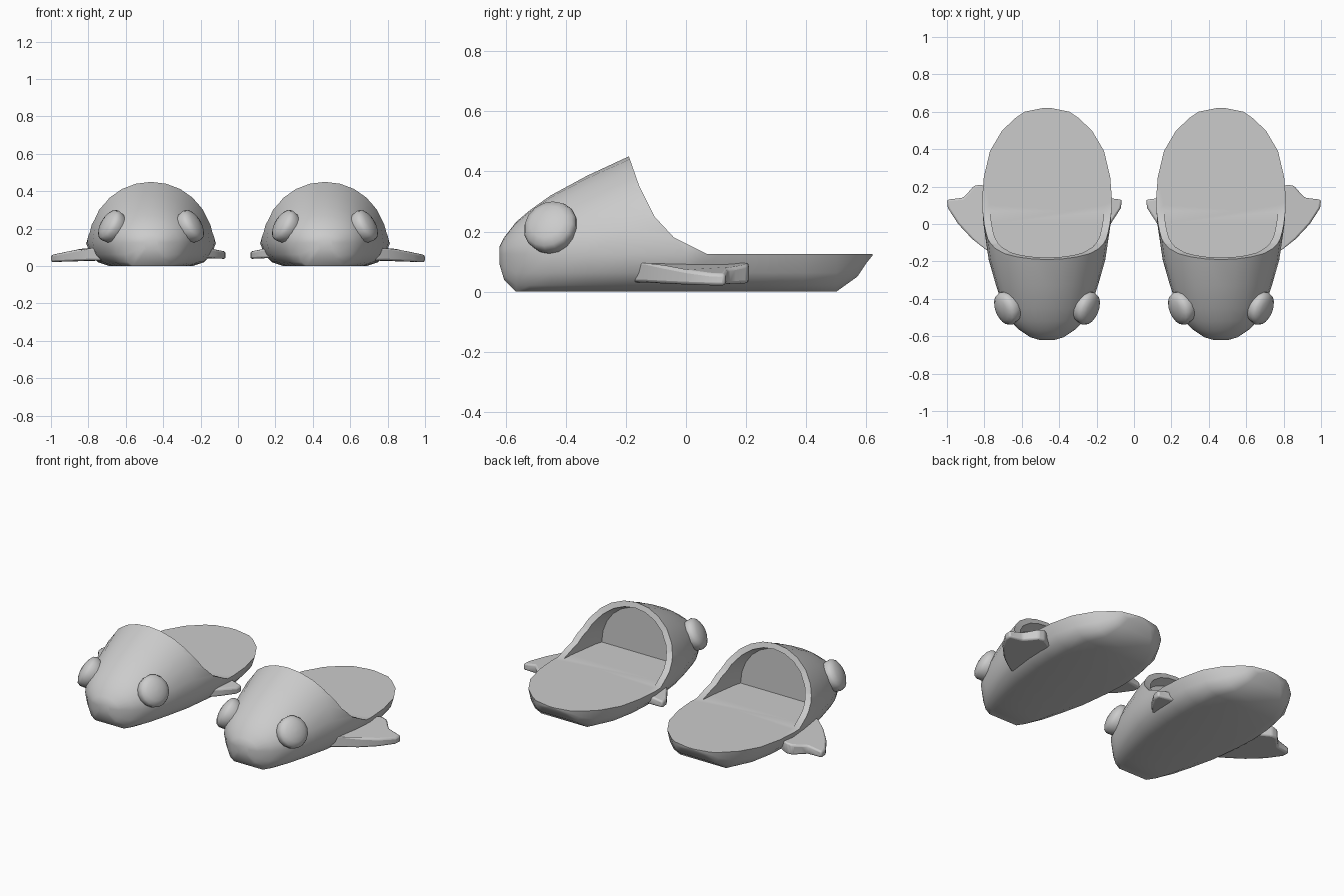
import bpy, bmesh, math
from mathutils import Vector

if "Cube" in bpy.data.objects:
    bpy.data.objects.remove(bpy.data.objects["Cube"])

SPACING = 0.465   # sideways offset of each slipper from the middle
SOLE = 0.125      # height of the insole

grey = bpy.data.materials.new("light_grey")
grey.use_nodes = True
grey.diffuse_color = (0.6, 0.6, 0.6, 1)
grey.node_tree.nodes["Principled BSDF"].inputs["Base Color"].default_value = (0.6, 0.6, 0.6, 1)


def make_object(name, bm, smooth_angle=None):
    """Turn a bmesh into a named grey object."""
    bmesh.ops.recalc_face_normals(bm, faces=bm.faces)
    mesh = bpy.data.meshes.new(name)
    bm.to_mesh(mesh)
    bm.free()
    mesh.materials.append(grey)
    obj = bpy.data.objects.new(name, mesh)
    bpy.context.collection.objects.link(obj)
    if smooth_angle:
        smooth(obj, smooth_angle)
    return obj


def smooth(obj, degrees):
    bpy.ops.object.select_all(action='DESELECT')
    obj.select_set(True)
    bpy.context.view_layer.objects.active = obj
    bpy.ops.object.shade_smooth_by_angle(angle=math.radians(degrees))


def loft(rings, closed=True):
    """Skin a list of equal rings and cap both ends."""
    bm = bmesh.new()
    loops = [[bm.verts.new(p) for p in ring] for ring in rings]
    count = len(loops[0])
    for a, b in zip(loops, loops[1:]):
        for i in range(count):
            j = (i + 1) % count
            bm.faces.new((a[i], a[j], b[j], b[i]))
    bm.faces.new(loops[0])
    bm.faces.new(loops[-1])
    return bm


# Body stations from toe to heel: y, half width, underside height, dome height
STATIONS = [
    (-0.62, 0.04, 0.09, 0.15), (-0.605, 0.09, 0.04, 0.18), (-0.565, 0.15, 0, 0.232),
    (-0.52, 0.195, 0, 0.27), (-0.45, 0.232, 0, 0.32), (-0.33, 0.272, 0, 0.385),
    (-0.19, 0.312, 0, 0.45), (0, 0.34, 0, 0.53), (0.12, 0.348, 0, 0.55),
    (0.25, 0.338, 0, 0.45), (0.39, 0.305, 0, 0.35), (0.5, 0.24, 0, 0.25),
    (0.57, 0.165, 0.05, 0.2), (0.6, 0.12, 0.095, 0.18), (0.62, 0.02, 0.12, 0.14),
]


def station_at(y):
    for a, b in zip(STATIONS, STATIONS[1:]):
        if a[0] <= y <= b[0]:
            t = (y - a[0]) / (b[0] - a[0])
            return [p + (q - p) * t for p, q in zip(a, b)]


def dome(y, width, height, steps=12):
    """Half ellipse standing on the insole plane, right to left."""
    angles = [math.pi * i / steps for i in range(steps + 1)]
    return [(width * math.cos(a), y, SOLE + height * math.sin(a)) for a in angles]


def body_ring(y, width, under, top):
    side = [(0.93 * width, y, under + (SOLE - under) * 0.5),
            (0.82 * width, y, under + (SOLE - under) * 0.17),
            (0.64 * width, y, under)]
    left = [(-x, y, z) for x, y, z in side]
    return dome(y, width, top - SOLE) + left + side[::-1]


def cavity_ring(y):
    _, width, _, top = station_at(y)
    return dome(y, width - 0.04, top - SOLE - 0.035)


# Shoe body, with the foot opening and the toe hollow cut away
body = make_object("left_slipper_body", loft([body_ring(*s) for s in STATIONS]))
opening_profile = [(-0.23, 0.56), (-0.19, 0.45), (-0.155, 0.35), (-0.105, 0.25),
                   (-0.04, 0.18), (0.07, SOLE), (0.8, SOLE), (0.8, 0.8), (-0.23, 0.8)]
opening = make_object("opening_cutter", loft(
    [[(x, y, z) for y, z in opening_profile] for x in (-0.6, 0.6)]))
hollow = make_object("hollow_cutter", loft(
    [cavity_ring(y) for y in (-0.23, -0.19, -0.1, 0, 0.1)]))
for cutter in (opening, hollow):
    cutter.hide_render = True
    cut = body.modifiers.new(cutter.name, 'BOOLEAN')
    cut.operation = 'DIFFERENCE'
    cut.solver = 'EXACT'
    cut.object = cutter
bpy.context.view_layer.update()
graph = bpy.context.evaluated_depsgraph_get()
carved = bpy.data.meshes.new_from_object(body.evaluated_get(graph))
body.modifiers.clear()
body.data = carved
for cutter in (opening, hollow):
    bpy.data.objects.remove(cutter)
smooth(body, 35)
body.location.x = SPACING
other = bpy.data.objects.new("right_slipper_body", carved)
other.location.x = -SPACING
bpy.context.collection.objects.link(other)


# Domed button eyes, each turned out from the toe
EYE_PROFILE = [(0.075, -0.06), (0.088, -0.02), (0.092, 0.005), (0.084, 0.024),
               (0.06, 0.038), (0.03, 0.046), (0.004, 0.048)]


def add_eye(name, centre, side):
    turn = Vector((0.8 * side, -0.32, 0.47)).to_track_quat('Z', 'Y')
    place = Vector((centre + 0.215 * side, -0.45, 0.215))
    sides = 16
    rings = []
    for radius, height in EYE_PROFILE:
        angles = [math.tau * i / sides for i in range(sides)]
        rings.append([place + turn @ Vector((radius * math.cos(a), radius * math.sin(a), height))
                      for a in angles])
    make_object(name, loft(rings), 50)


# Two-lobed side fins, thinner toward the tip
FIN_OUTLINE = [(0.24, -0.19), (0.33, -0.135), (0.4, -0.08), (0.475, 0), (0.53, 0.085),
               (0.535, 0.13), (0.45, 0.14), (0.425, 0.165), (0.39, 0.205), (0.35, 0.21),
               (0.24, 0.15)]


def add_fin(name, centre, side, tuck, lift):
    def layer(upper):
        points = []
        for x, y in FIN_OUTLINE:
            reach = max(0, (x - 0.34) / 0.2)
            z = 0.1 - 0.042 * reach if upper else 0.03 - 0.01 * reach
            points.append((centre + side * (x - tuck), y, z + lift))
        return points
    fin = make_object(name, loft([layer(False), layer(True)]))
    soften = fin.modifiers.new("soft_edge", 'BEVEL')
    soften.width = 0.01
    soften.segments = 2
    smooth(fin, 40)


for label, sign in (("left", 1), ("right", -1)):
    middle = SPACING * sign
    add_eye(label + "_slipper_outer_eye", middle, sign)
    add_eye(label + "_slipper_inner_eye", middle, -sign)
    add_fin(label + "_slipper_outer_fin", middle, sign, 0, 0)
    add_fin(label + "_slipper_inner_fin", middle, -sign, 0.135, 0.018)
